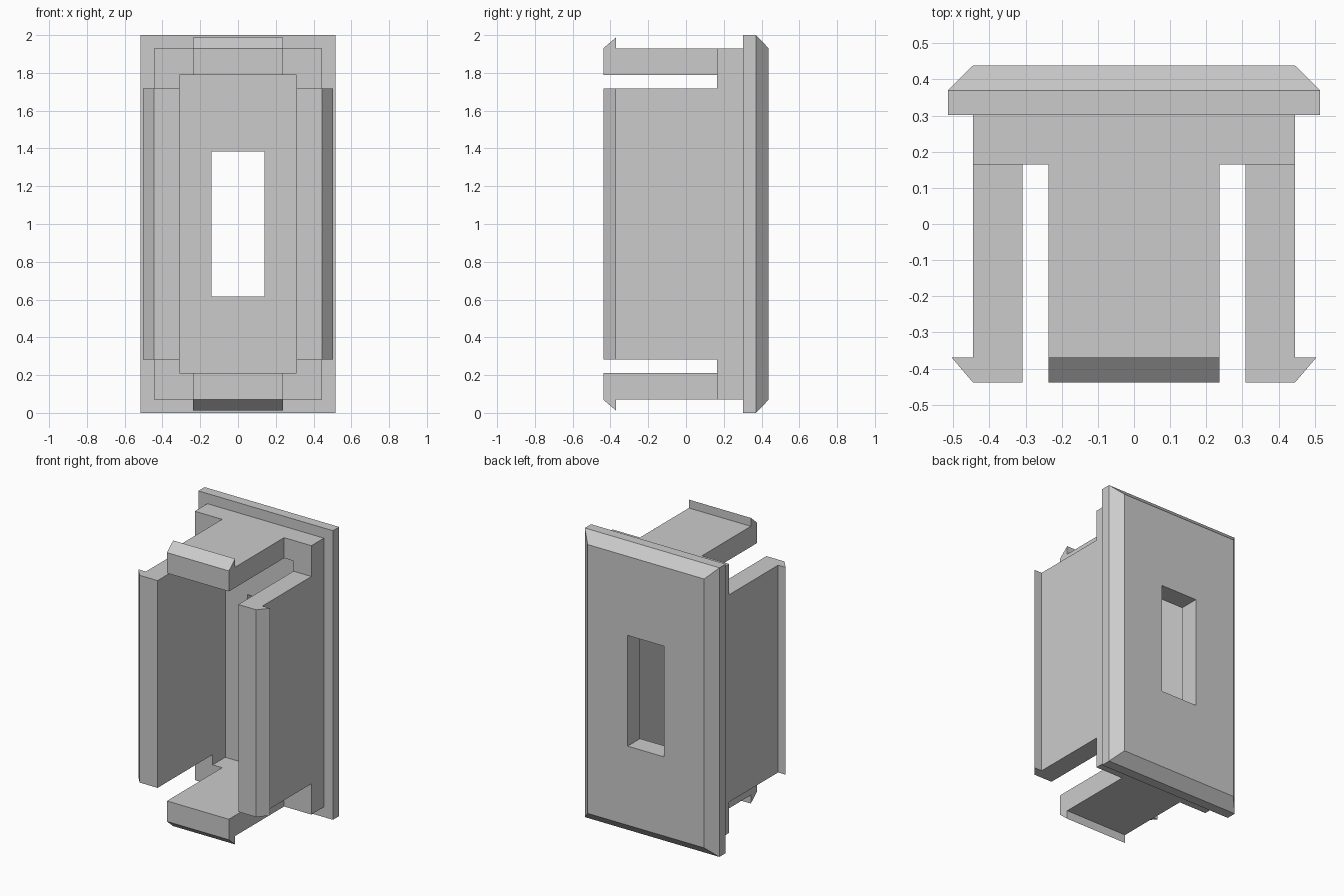
import bpy
import bmesh
from mathutils import Matrix, Vector

cube = bpy.data.objects.get("Cube")
if cube:
    bpy.data.objects.remove(cube, do_unlink=True)

grey = bpy.data.materials.new("light grey plastic")
grey.use_nodes = True
colour = (0.6, 0.6, 0.6, 1)
grey.diffuse_color = colour
grey.node_tree.nodes["Principled BSDF"].inputs["Base Color"].default_value = colour

MID_Z = 1.0
BACK, EDGE, PLATE, FRAME, BARB, TIP = 0.438, 0.37, 0.302, 0.165, -0.37, -0.438
OUT_X, OUT_Z = 0.446, 0.93      # outside of the frame
IN_X, IN_Z = 0.309, 0.788       # opening inside the frame
HOOK = 0.058                    # overhang of each clip barb


def finish(name, bm):
    bmesh.ops.recalc_face_normals(bm, faces=bm.faces[:])
    mesh = bpy.data.meshes.new(name)
    bm.to_mesh(mesh)
    bm.free()
    mesh.materials.append(grey)
    obj = bpy.data.objects.new(name, mesh)
    bpy.context.collection.objects.link(obj)
    return obj


def rectangular_ring(name, sections):
    """Closed loft through rectangles given as half width, half height, y."""
    bm = bmesh.new()
    loops = [[bm.verts.new((sx * w, y, MID_Z + sz * h))
              for sx, sz in ((-1, -1), (1, -1), (1, 1), (-1, 1))]
             for w, h, y in sections]
    for i, a in enumerate(loops):
        b = loops[(i + 1) % len(loops)]
        for j in range(4):
            k = (j + 1) % 4
            bm.faces.new((a[j], a[k], b[k], b[j]))
    return finish(name, bm)


def clip_arm(name, inner, outer, half_width, turn):
    """Barbed profile pointing outward along x, extruded in z, turned about y."""
    profile = [(inner, FRAME), (outer, FRAME), (outer, BARB),
               (outer + HOOK, BARB), (outer, TIP), (inner, TIP)]
    bm = bmesh.new()
    face = bm.faces.new([bm.verts.new((x, y, -half_width)) for x, y in profile])
    extruded = bmesh.ops.extrude_face_region(bm, geom=[face])["geom"]
    bmesh.ops.translate(bm, vec=Vector((0, 0, 2 * half_width)),
                        verts=[v for v in extruded if isinstance(v, bmesh.types.BMVert)])
    place = Matrix.Translation((0, 0, MID_Z)) @ Matrix.Rotation(turn, 4, "Y")
    bmesh.ops.transform(bm, matrix=place, verts=bm.verts[:])
    return finish(name, bm)


# Bevelled back plate with its through slot
rectangular_ring("face_plate", [
    (0.515, 1.0, PLATE), (0.515, 1.0, EDGE), (OUT_X, OUT_Z, BACK),
    (0.14, 0.383, BACK), (0.14, 0.383, PLATE)])

# Hollow frame between the plate and the clips
rectangular_ring("body_frame", [
    (OUT_X, OUT_Z, FRAME), (OUT_X, OUT_Z, PLATE),
    (IN_X, IN_Z, PLATE), (IN_X, IN_Z, FRAME)])

# Four snap clips
QUARTER = 1.5707963
for name, turn in (("left_clip", 0), ("right_clip", 2 * QUARTER)):
    clip_arm(name, IN_X, OUT_X, 0.717, turn)
for name, turn in (("top_clip", -QUARTER), ("bottom_clip", QUARTER)):
    clip_arm(name, IN_Z, OUT_Z, 0.237, turn)
